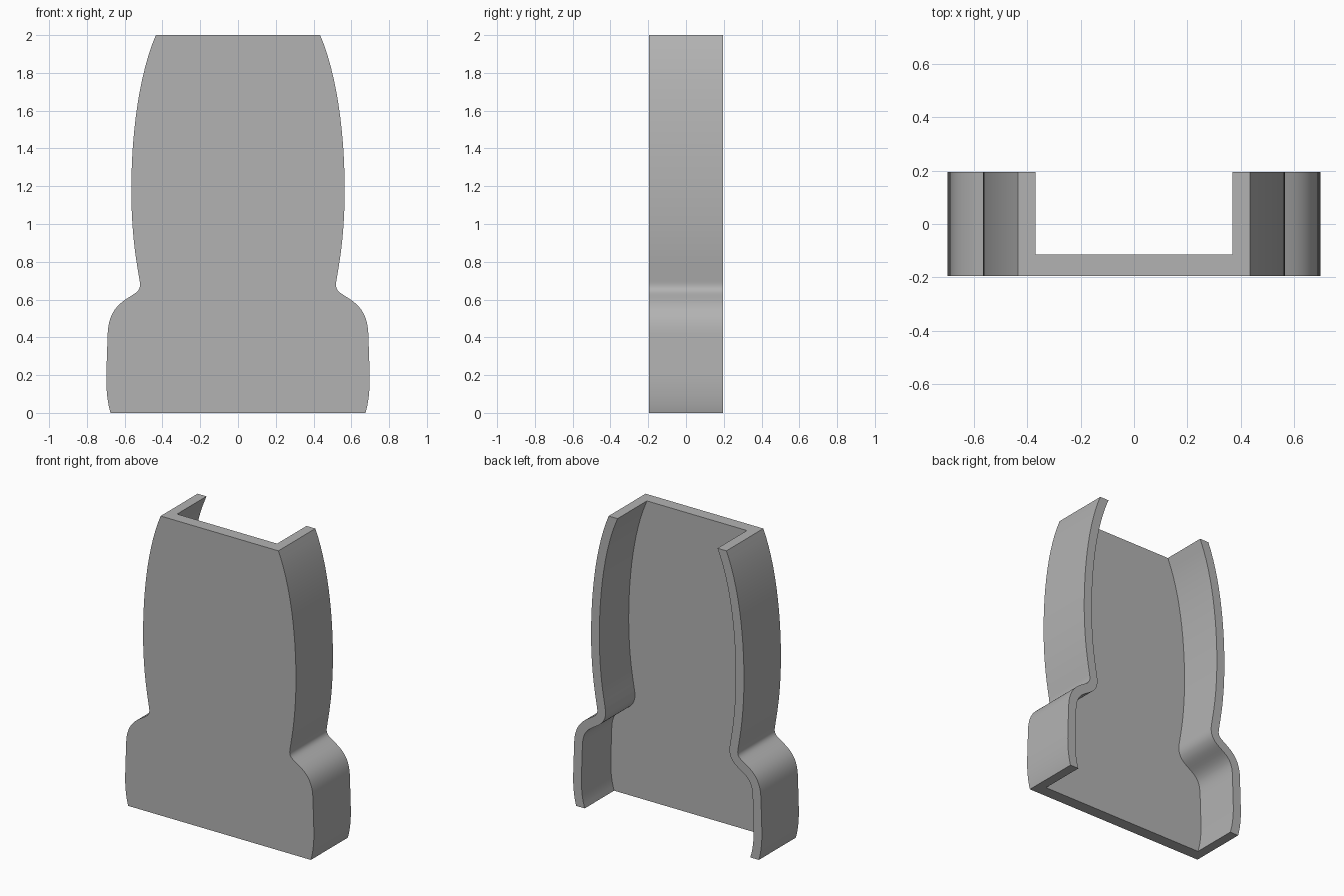
import bpy, bmesh
from mathutils import Vector
from mathutils.geometry import interpolate_bezier

FRONT, PLATE, BACK = -0.195, -0.115, 0.195
WALL = 0.061
TOP = 2.0

cube = bpy.data.objects.get("Cube")
if cube:
    bpy.data.objects.remove(cube, do_unlink=True)

# Plain grey material
grey = bpy.data.materials.new("plain grey")
grey.use_nodes = True
colour = (0.45, 0.45, 0.45, 1)
grey.diffuse_color = colour
grey.node_tree.nodes["Principled BSDF"].inputs["Base Color"].default_value = colour

# Side outline as Bezier pieces (x, z): start, handle, handle, end
pieces = [
    ((0.675, 0), (0.69, 0.05), (0.699, 0.12), (0.697, 0.2)),
    ((0.697, 0.2), (0.695, 0.28), (0.692, 0.35), (0.69, 0.42)),
    ((0.69, 0.42), (0.686, 0.52), (0.645, 0.565), (0.6, 0.597)),
    ((0.6, 0.597), (0.58, 0.611), (0.56, 0.622), (0.545, 0.633)),
    ((0.545, 0.633), (0.518, 0.652), (0.516, 0.67), (0.521, 0.7)),
    ((0.521, 0.7), (0.535, 0.79), (0.563, 0.92), (0.565, 1.17)),
    ((0.565, 1.17), (0.565, 1.5), (0.52, 1.8), (0.435, TOP)),
]
outer = []
for piece in pieces:
    points = interpolate_bezier(*[Vector(p) for p in piece], 13)
    outer += points if not outer else points[1:]

# Inner outline: the outer one moved inward by the wall thickness
inner = []
for i, p in enumerate(outer):
    along = (outer[min(i + 1, len(outer) - 1)] - outer[max(i - 1, 0)]).normalized()
    inward = Vector((-along.y, along.x))
    if i in (0, len(outer) - 1):
        inner.append(Vector((p.x + WALL / inward.x, p.y)))
    else:
        q = p + inward * WALL
        inner.append(Vector((q.x, min(max(q.y, 0.001), TOP - 0.001))))

# Open-backed channel lofted from U-shaped sections
bm = bmesh.new()
rings = []
for o, n in zip(outer, inner):
    half = [(o, FRONT), (o, BACK), (n, BACK), (n, PLATE)]
    ring = [bm.verts.new((p.x, y, p.y)) for p, y in half]
    ring += [bm.verts.new((-p.x, y, p.y)) for p, y in reversed(half)]
    rings.append(ring)
for low, high in zip(rings, rings[1:]):
    for j in range(8):
        k = (j + 1) % 8
        bm.faces.new((low[j], low[k], high[k], high[j]))
bm.faces.new(rings[0][::-1])
bm.faces.new(rings[-1])
bmesh.ops.recalc_face_normals(bm, faces=bm.faces)

mesh = bpy.data.meshes.new("channel_cover")
bm.to_mesh(mesh)
bm.free()
mesh.materials.append(grey)
cover = bpy.data.objects.new("channel_cover", mesh)
bpy.context.collection.objects.link(cover)

# Smooth curved walls with crisp corners
bpy.ops.object.select_all(action="DESELECT")
cover.select_set(True)
bpy.context.view_layer.objects.active = cover
bpy.ops.object.shade_smooth_by_angle(angle=0.6)
